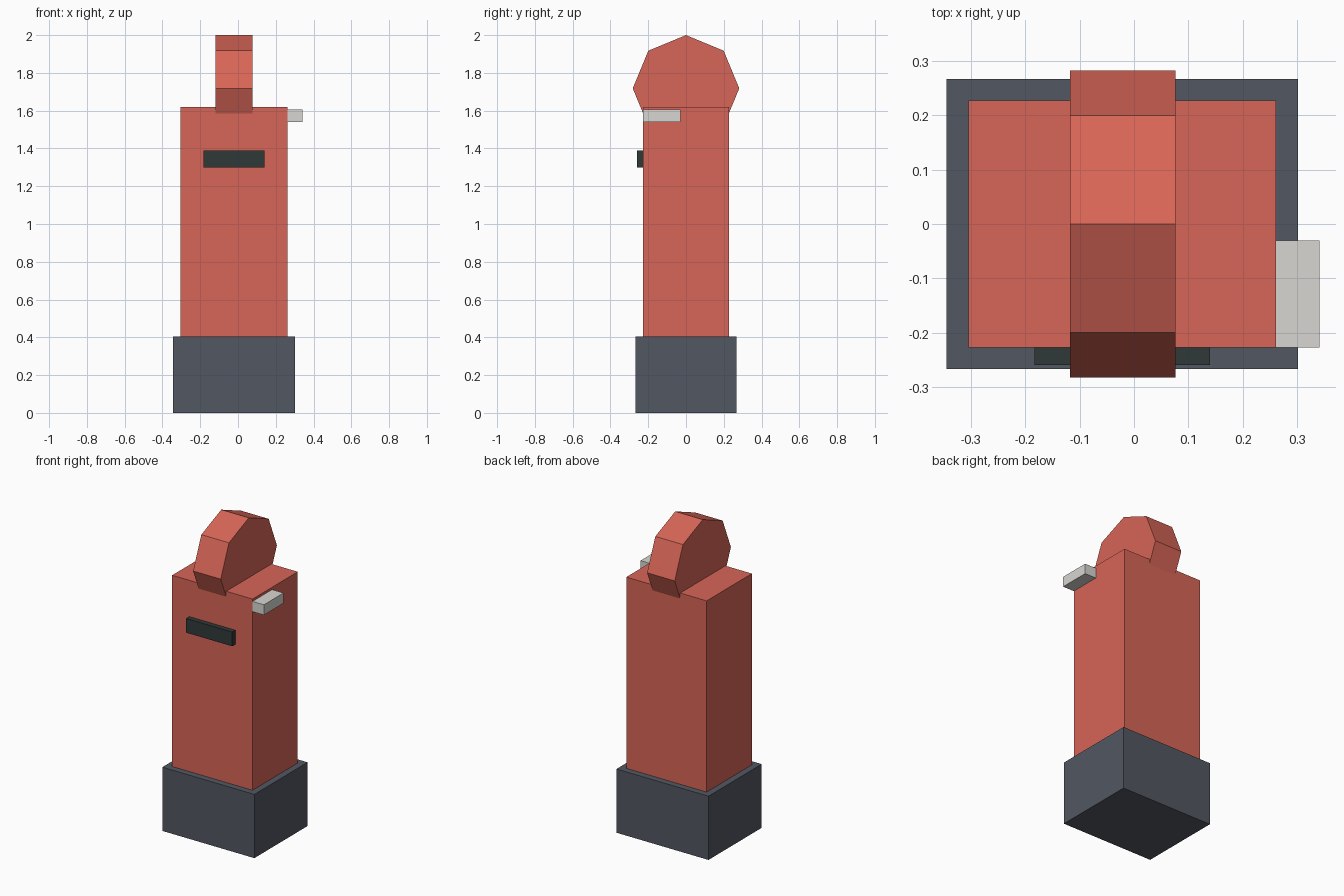
import bpy
import math

cube = bpy.data.objects.get("Cube")
if cube:
    bpy.data.objects.remove(cube, do_unlink=True)


def material(name, rgb):
    mat = bpy.data.materials.new(name)
    mat.use_nodes = True
    colour = (*rgb, 1.0)
    mat.diffuse_color = colour
    mat.node_tree.nodes["Principled BSDF"].inputs["Base Color"].default_value = colour
    return mat


def finish(name, mat):
    obj = bpy.context.object
    obj.name = obj.data.name = name
    obj.data.materials.append(mat)
    return obj


def box(name, x, y, z, mat):
    """Box given as (min, max) spans on each axis."""
    spans = (x, y, z)
    bpy.ops.mesh.primitive_cube_add(size=1, location=[(a + b) / 2 for a, b in spans])
    bpy.context.object.scale = [b - a for a, b in spans]
    bpy.ops.object.transform_apply(location=False, rotation=False, scale=True)
    return finish(name, mat)


red = material("warm red", (0.68, 0.13, 0.095))
slate = material("slate grey", (0.085, 0.095, 0.12))
black = material("dark green black", (0.03, 0.04, 0.04))
pale = material("pale grey", (0.68, 0.67, 0.64))

# Plinth and tall body
box("base", (-0.345, 0.302), (-0.267, 0.267), (0, 0.405), slate)
box("body", (-0.304, 0.261), (-0.227, 0.227), (0.405, 1.62), red)

# Eight-sided disc standing on edge, half sunk into the body's top
bpy.ops.mesh.primitive_cylinder_add(vertices=8, radius=0.282, depth=0.194,
                                    location=(-0.021, 0, 1.718),
                                    rotation=(0, math.pi / 2, 0))
finish("top_disc", red)

# Slot on the front and handle on the left side
box("front_slot", (-0.183, 0.14), (-0.259, -0.227), (1.3, 1.39), black)
box("side_handle", (0.261, 0.341), (-0.227, -0.03), (1.54, 1.605), pale)
